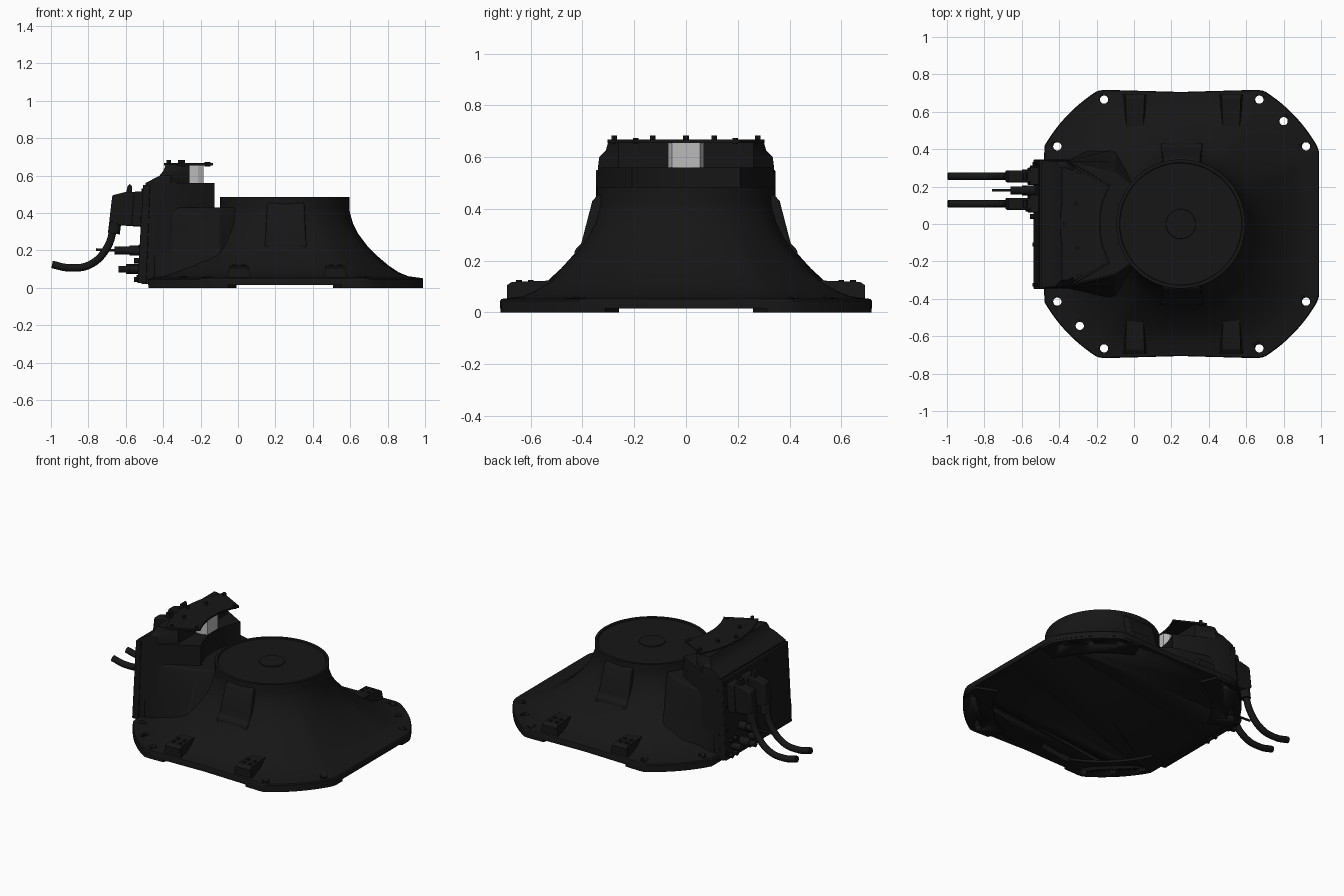
import bpy, bmesh, math
from mathutils import Vector

if "Cube" in bpy.data.objects:
    bpy.data.objects.remove(bpy.data.objects["Cube"])

CX = 0.25  # turret axis


def material(name, c):
    m = bpy.data.materials.new(name)
    m.diffuse_color = (c, c, c, 1)
    m.use_nodes = True
    m.node_tree.nodes["Principled BSDF"].inputs["Base Color"].default_value = m.diffuse_color
    return m


BLACK = material("black_paint", 0.008)
GREY = material("window_grey", 0.5)


def finish(name, bm, mat=BLACK, angle=30, bevel=0):
    bmesh.ops.recalc_face_normals(bm, faces=bm.faces)
    me = bpy.data.meshes.new(name)
    bm.to_mesh(me)
    bm.free()
    ob = bpy.data.objects.new(name, me)
    bpy.context.collection.objects.link(ob)
    me.materials.append(mat)
    if bevel:
        b = ob.modifiers.new("bevel", 'BEVEL')
        b.width, b.segments, b.limit_method = bevel, 2, 'ANGLE'
    bpy.ops.object.select_all(action='DESELECT')
    ob.select_set(True)
    bpy.context.view_layer.objects.active = ob
    bpy.ops.object.shade_smooth_by_angle(angle=math.radians(angle))
    return ob


def add_loft(bm, rings):
    """Skin closed rings of equal length and cap both ends."""
    vs = [[bm.verts.new(p) for p in r] for r in rings]
    n = len(vs[0])
    for a, b in zip(vs, vs[1:]):
        for i in range(n):
            bm.faces.new((a[i], a[(i + 1) % n], b[(i + 1) % n], b[i]))
    bm.faces.new(vs[0])
    bm.faces.new(vs[-1])


def loft(name, rings, **kw):
    bm = bmesh.new()
    add_loft(bm, rings)
    return finish(name, bm, **kw)


def prism_y(name, profile, y0, y1, **kw):
    return loft(name, [[(x, y, z) for x, z in profile] for y in (y0, y1)], **kw)


def add_rod(bm, p, q, r, n=20):
    p, q = Vector(p), Vector(q)
    rot = (q - p).to_track_quat('Z', 'Y')
    add_loft(bm, [[c + rot @ Vector((r * math.cos(t), r * math.sin(t), 0))
                   for t in (2 * math.pi * i / n for i in range(n))] for c in (p, q)])


def rods(name, items, n=20):
    bm = bmesh.new()
    for p, q, r in items:
        add_rod(bm, p, q, r, n)
    return finish(name, bm)


def outline(t):
    """Distance from the turret axis to the flange edge at angle t."""
    c, s = math.cos(t), abs(math.sin(t))
    side = 0.74 if c > 0 else 0.73
    flat = 0.706 + 0.012 * min(1, abs(c / max(s, 1e-6)) / 0.6)
    return min(0.84, side / max(abs(c), 1e-6), flat / max(s, 1e-6))


def polar(r, t, z):
    return (CX + r * math.cos(t), r * math.sin(t), z)


# Flared base with round turret seat
N, RT = 144, 0.345
angles = [2 * math.pi * i / N for i in range(N)]
rings = [[polar(r, t, z) for t in angles] for r, z in
         ((0.078, 0.484), (0.08, 0.478), (0.325, 0.478), (0.328, 0.485), (RT, 0.485), (RT, 0.42))]
for f, z in ((0.01, 0.40), (0.05, 0.345), (0.12, 0.29), (0.24, 0.226), (0.38, 0.17),
             (0.53, 0.12), (0.67, 0.083), (0.8, 0.062), (0.99, 0.052), (1, 0.045), (1, 0.015)):
    rings.append([polar(RT + f * (outline(t) - RT), t, z) for t in angles])
base = loft("flared_base", rings)

# Mounting pads under the four corners
bm = bmesh.new()
for a0, a1 in ((23, 67), (113, 157), (203, 247), (293, 337)):
    ts = [math.radians(a0 + (a1 - a0) * i / 20) for i in range(21)]
    edge = [(outline(t) - 0.002, t) for t in ts] + [(0.66, t) for t in reversed(ts)]
    add_loft(bm, [[polar(r, t, z) for r, t in edge] for z in (0, 0.03)])
pads = finish("mounting_pads", bm)

# Bolt and dowel holes through the flange
spots = [(x, s * y) for x, y in ((-0.16, 0.665), (0.67, 0.665), (0.92, 0.415), (-0.41, 0.415))
         for s in (1, -1)] + [(0.80, 0.55), (-0.29, -0.545)]
cutter = rods("hole_cutter", [((x, y, -0.1), (x, y, 0.3), 0.022) for x, y in spots], 24)
cutter.hide_render = True
cutter.hide_set(True)
for ob in (base, pads):
    b = ob.modifiers.new("holes", 'BOOLEAN')
    b.object, b.operation, b.solver = cutter, 'DIFFERENCE', 'EXACT'

# Clamp feet on the flange, with screw heads on top
screws = []
for x in (0.005, 0.52):
    for s in (1, -1):
        def foot(y, z, w):
            return (x - w, s * y, z), (x + w, s * y, z)
        r = []
        for y, top, w in ((0.48, 0.125, 0.04), (0.55, 0.122, 0.046), (0.672, 0.118, 0.05), (0.692, 0.105, 0.054)):
            a, b = foot(y, 0.04, w + 0.012)
            c, d = foot(y, top, w)
            r.append([a, b, d, c])
        loft("clamp_foot", r, angle=20)
        screws += [((x + dx, s * y, 0.1), (x + dx, s * y, 0.126), 0.011)
                   for dx in (-0.023, 0.023) for y in (0.60, 0.645)]
rods("foot_screws", screws, 12)

# Sloped pads on the turret flanks
for s in (1, -1):
    pad = [[(CX + 0.005 + k * w, s * y, z) for k, y in ((-1, 0.25), (1, 0.25), (1, o), (-1, o))]
           for z, o, w in ((0.19, 0.435, 0.115), (0.24, 0.43, 0.11), (0.265, 0.405, 0.108),
                           (0.43, 0.362, 0.10), (0.455, 0.34, 0.098))]
    loft("flank_pad", pad, bevel=0.008)

# Saddle joining the turret to the rear housing
rings = []
for z, w0, w1 in ((0.04, 0.345, 0.46), (0.15, 0.345, 0.40), (0.28, 0.34, 0.335), (0.40, 0.338, 0.285), (0.43, 0.33, 0.27)):
    half = [(-0.45, w0), (-0.35, w0), (-0.10, w1), (0.0, w1 * 0.75)]
    rings.append([(x, -y, z) for x, y in half] + [(x, y, z) for x, y in reversed(half)])
loft("saddle", rings, bevel=0.008)

# Rear housing with a concave front and a stepped top
M = 16


def housing_ring(z, xl, w, shelf):
    arc = [math.radians(-29 + 58 * i / M) for i in range(M + 1)]
    if shelf:
        front = [(CX - 0.43 * math.cos(t), 0.43 * math.sin(t), z) for t in arc]
    else:
        front = [(-0.26, 0.26 * (2 * i / M - 1), z) for i in range(M + 1)]
    return [(xl, -w, z), (-0.36, -w, z)] + front + [(-0.36, w, z), (xl, w, z)]


loft("rear_housing", [housing_ring(*a) for a in (
    (0.02, -0.515, 0.342, 1), (0.40, -0.50, 0.345, 1), (0.56, -0.495, 0.34, 1),
    (0.5605, -0.494, 0.34, 0), (0.60, -0.42, 0.335, 0), (0.625, -0.40, 0.31, 0), (0.66, -0.385, 0.30, 0))])

# Overhanging curved roof plate
ts = [math.radians(-28 + 56 * i / 24) for i in range(25)]
edge = [(0.435, t) for t in ts] + [(0.645, t) for t in reversed(ts)]
loft("roof_plate", [[(CX - r * math.cos(t), r * math.sin(t), z) for r, t in edge] for z in (0.655, 0.667)])
roof = [(0.61, -27), (0.57, -13), (0.57, 11), (0.61, 27), (0.62, 0), (0.45, 25), (0.46, -25)]
rods("roof_bolts", [((CX - r * math.cos(math.radians(a)), r * math.sin(math.radians(a)), 0.65),
                     (CX - r * math.cos(math.radians(a)), r * math.sin(math.radians(a)),
                      0.684 if r > 0.5 else 0.674), 0.011) for r, a in roof], 12)

# Grey window block under the roof
win = ((-0.265, -0.07), (-0.215, -0.07), (-0.185, -0.055), (-0.185, 0.055), (-0.215, 0.07), (-0.265, 0.07))
loft("window_block", [[(x, y, z) for x, y in win] for z in (0.558, 0.657)], mat=GREY, angle=20)

# Leaning connector panel with edge bolts
prism_y("rear_panel", [(-0.537, 0.025), (-0.508, 0.55), (-0.47, 0.55), (-0.49, 0.025)], -0.348, 0.345, bevel=0.004)
edge_bolts = [(y, z) for y in (-0.325, 0.322) for z in (0.06, 0.22, 0.37, 0.52)] + [(-0.11, 0.52), (-0.11, 0.05)]
rods("panel_bolts", [((-0.50, y, z), (-0.545 + z * 0.055, y, z), 0.010) for y, z in edge_bolts], 12)

# Two large plugs, each with lever, gland and hanging cable
for y in (0.255, 0.108):
    prism_y("plug_body", [(-0.50, 0.325), (-0.50, 0.51), (-0.60, 0.513), (-0.672, 0.495), (-0.688, 0.36),
                          (-0.64, 0.335)], y - 0.032, y + 0.032, bevel=0.008)
    prism_y("plug_frame", [(-0.50, 0.33), (-0.50, 0.515), (-0.555, 0.515), (-0.57, 0.33)],
            y - 0.046, y + 0.046, bevel=0.006)
    prism_y("plug_lever", [(-0.565, 0.50), (-0.568, 0.545), (-0.578, 0.556), (-0.59, 0.545), (-0.60, 0.50)],
            y - 0.02, y + 0.02)
    rods("plug_gland", [((-0.655, y, 0.36), (-0.664, y, 0.29), 0.032)])
    cu = bpy.data.curves.new("cable", 'CURVE')
    cu.dimensions, cu.bevel_depth, cu.bevel_resolution, cu.use_fill_caps = '3D', 0.021, 3, True
    sp = cu.splines.new('BEZIER')
    pts = ((-0.66, 0.34), (-0.70, 0.215), (-0.79, 0.125), (-0.90, 0.107), (-0.994, 0.125))
    sp.bezier_points.add(len(pts) - 1)
    for bp, (x, z) in zip(sp.bezier_points, pts):
        bp.co = (x, y, z)
        bp.handle_left_type = bp.handle_right_type = 'AUTO'
    cu.materials.append(BLACK)
    bpy.context.collection.objects.link(bpy.data.objects.new("cable", cu))

# Small plugs and sockets low on the panel
rods("small_plugs", [
    ((-0.50, 0.18, 0.20), (-0.66, 0.18, 0.20), 0.021), ((-0.65, 0.18, 0.20), (-0.76, 0.18, 0.205), 0.007),
    ((-0.50, 0.18, 0.20), (-0.58, 0.18, 0.20), 0.027),
    ((-0.50, 0.18, 0.10), (-0.60, 0.18, 0.10), 0.027), ((-0.59, 0.18, 0.10), (-0.64, 0.18, 0.10), 0.018),
    ((-0.50, 0.27, 0.10), (-0.60, 0.27, 0.10), 0.022), ((-0.50, 0.09, 0.10), (-0.58, 0.09, 0.10), 0.022)])
rods("sockets", [((-0.50, y, z), (-0.555, y, z), 0.014)
                 for y in (0.04, 0.11, 0.25, 0.30) for z in (0.045, 0.145)], 12)
